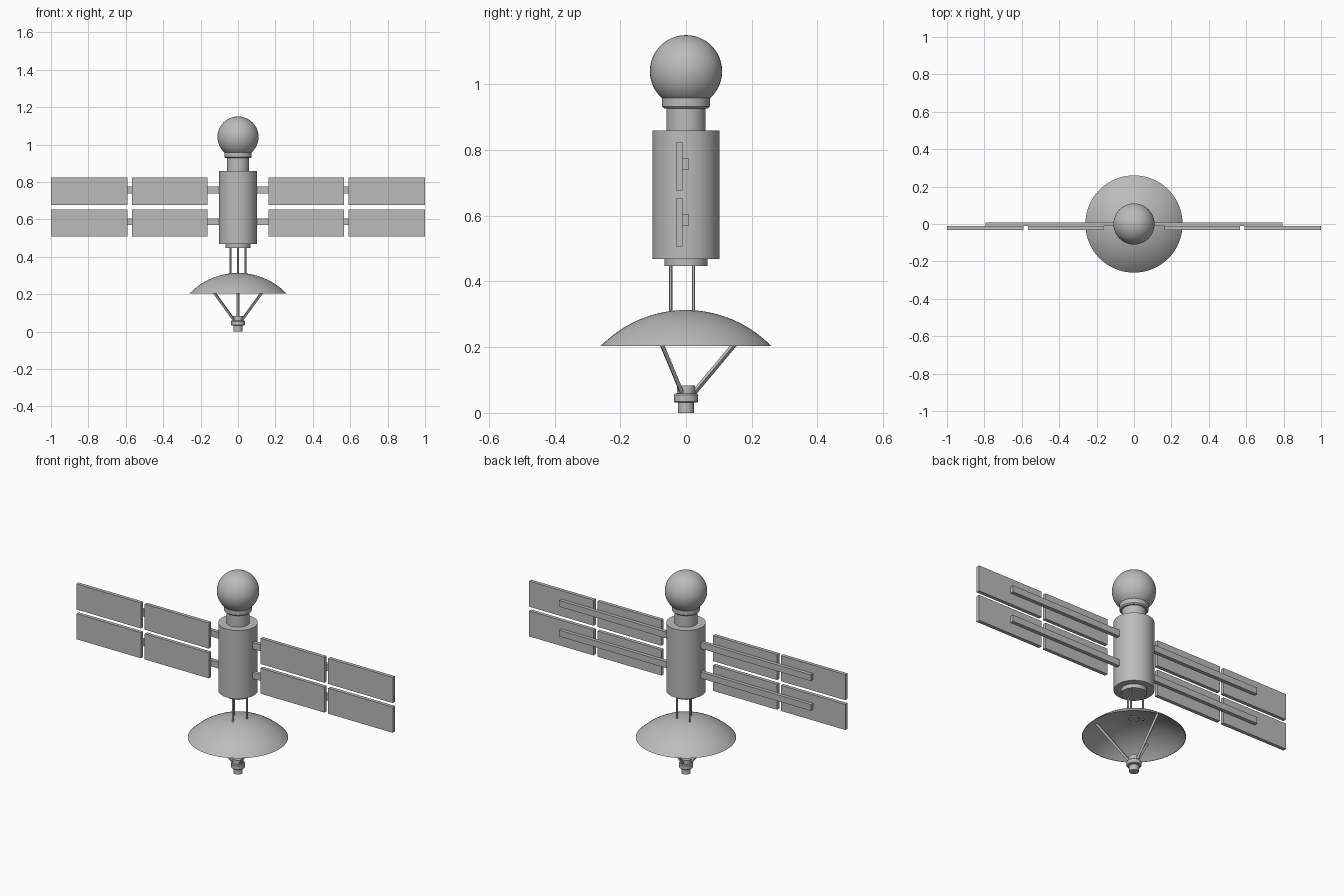
import bpy, bmesh, math
from mathutils import Vector

if "Cube" in bpy.data.objects:
    bpy.data.objects.remove(bpy.data.objects["Cube"], do_unlink=True)

grey = bpy.data.materials.new("satin grey")
grey.use_nodes = True
COLOUR = (0.5, 0.5, 0.5, 1)
grey.diffuse_color = COLOUR
grey.node_tree.nodes["Principled BSDF"].inputs["Base Color"].default_value = COLOUR


def finish(bm, name, smooth=True):
    bmesh.ops.recalc_face_normals(bm, faces=bm.faces)
    mesh = bpy.data.meshes.new(name)
    bm.to_mesh(mesh)
    bm.free()
    obj = bpy.data.objects.new(name, mesh)
    bpy.context.collection.objects.link(obj)
    mesh.materials.append(grey)
    if smooth:
        bpy.ops.object.select_all(action="DESELECT")
        obj.select_set(True)
        bpy.context.view_layer.objects.active = obj
        bpy.ops.object.shade_smooth_by_angle(angle=math.radians(30))
    return obj


def lathe(name, profile, steps=48):
    """Spin a (radius, height) profile around the z axis."""
    bm = bmesh.new()
    verts = [bm.verts.new((r, 0, z)) for r, z in profile]
    edges = [bm.edges.new(pair) for pair in zip(verts, verts[1:])]
    bmesh.ops.spin(bm, geom=verts + edges, axis=(0, 0, 1), cent=(0, 0, 0),
                   angle=math.tau, steps=steps)
    bmesh.ops.remove_doubles(bm, verts=bm.verts, dist=0.0001)
    return finish(bm, name)


def box(name, low, high):
    bm = bmesh.new()
    bmesh.ops.create_cube(bm, size=1)
    for v in bm.verts:
        v.co = [(a + b) / 2 + c * (b - a) for a, b, c in zip(low, high, v.co)]
    return finish(bm, name, False)


def rod(name, start, end, radius, sides):
    start, end = Vector(start), Vector(end)
    bm = bmesh.new()
    bmesh.ops.create_cone(bm, cap_ends=True, segments=sides, radius1=radius,
                          radius2=radius, depth=(end - start).length)
    turn = (end - start).to_track_quat("Z", "Y")
    for v in bm.verts:
        v.co = turn @ v.co + (start + end) / 2
    return finish(bm, name, sides > 4)


def around(radius, degrees, z):
    a = math.radians(degrees)
    return (radius * math.cos(a), radius * math.sin(a), z)


# Main hull with lower ring, neck and collar
lathe("hull", [(0, 0.447), (0.066, 0.447), (0.066, 0.469), (0.102, 0.469),
               (0.102, 0.859), (0.06, 0.859), (0.06, 0.93), (0, 0.93)])
lathe("collar", [(0, 0.927), (0.067, 0.927), (0.073, 0.933), (0.073, 0.96), (0, 0.96)])

# Spherical head
bm = bmesh.new()
bmesh.ops.create_uvsphere(bm, u_segments=48, v_segments=24, radius=0.11)
bmesh.ops.translate(bm, verts=bm.verts, vec=(0, 0, 1.04))
finish(bm, "head_sphere")

# Dish: a thin spherical cap, open below
RIM, TOP, CURVE = 0.26, 0.313, 0.362
limit = math.asin(RIM / CURVE)
arc = [limit * i / 14 for i in range(15)]
outer = [(CURVE * math.sin(a), TOP - CURVE + CURVE * math.cos(a)) for a in arc]
inner = [(r * 0.99, z - 0.005 * (1 - i / 14)) for i, (r, z) in enumerate(outer)]
lathe("dish", outer + inner[::-1], 64)
lathe("dish_hub", [(0, 0.303), (0.028, 0.303), (0.028, 0.309), (0, 0.309)], 24)

# Three support rods and three feed struts
for i in range(3):
    turn = 120 * i
    rod(f"support_rod_{i + 1}", around(0.046, turn - 90, 0.3),
        around(0.046, turn - 90, 0.455), 0.005, 12)
    rod(f"feed_strut_{i + 1}", around(0.02, turn + 90, 0.056),
        around(0.188, turn + 90, 0.257), 0.008, 4)

# Feed horn at the tip
lathe("feed_horn", [(0, 0), (0.024, 0), (0.024, 0.031), (0.033, 0.031), (0.037, 0.035),
                    (0.037, 0.055), (0.033, 0.059), (0.028, 0.059), (0.028, 0.083),
                    (0, 0.083)], 32)

# Solar wings: two booms per side, each with two panels
for side, s in (("left", 1), ("right", -1)):
    for level, z in (("upper", 0.75), ("lower", 0.58)):
        def span(name, x1, x2, y1, y2, z1, z2):
            xs = sorted((s * x1, s * x2))
            box(f"{side}_{level}_{name}", (xs[0], y1, z1), (xs[1], y2, z2))
        span("boom", 0.09, 0.795, -0.012, 0.009, z - 0.011, z + 0.025)
        span("inner_panel", 0.163, 0.568, -0.031, -0.011, z - 0.073, z + 0.073)
        span("outer_panel", 0.592, 1.0, -0.031, -0.011, z - 0.073, z + 0.073)
